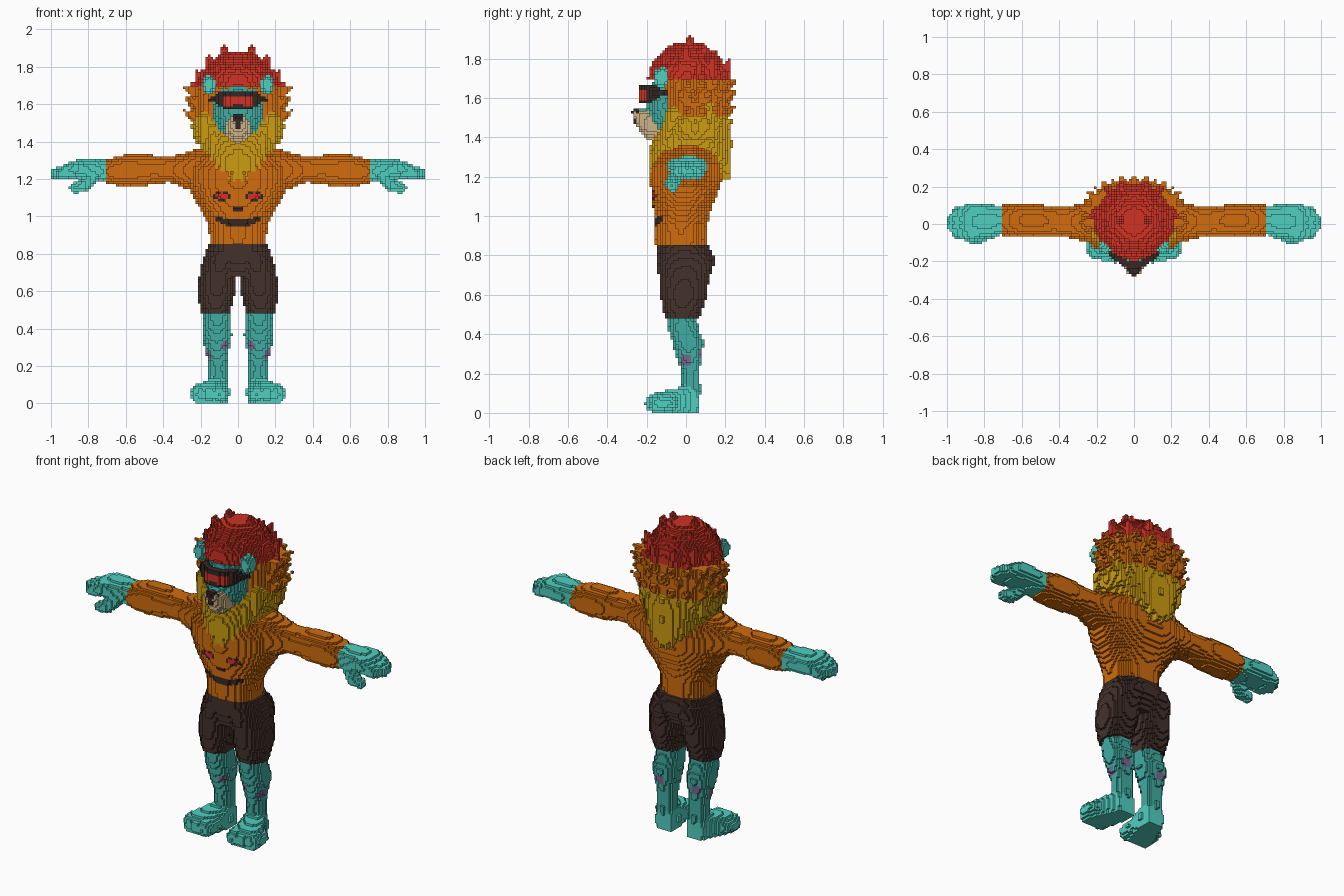
import bpy, math
from mathutils import Vector

if "Cube" in bpy.data.objects:
    bpy.data.objects.remove(bpy.data.objects["Cube"])

H = 2 / 150          # voxel edge
cells = {}           # (i, j, k) -> (part, colour)


def srgb(r, g, b):
    f = lambda c: ((c / 255 + 0.055) / 1.055) ** 2.4 if c > 10 else c / 255 / 12.92
    return (f(r), f(g), f(b), 1)


COLOURS = {
    "bright teal": srgb(80, 207, 192), "dark teal": srgb(64, 172, 162),
    "orange": srgb(208, 108, 14), "red": srgb(208, 50, 36),
    "yellow": srgb(204, 156, 18), "beige": srgb(206, 178, 136),
    "brown": srgb(68, 49, 43), "charcoal": srgb(52, 40, 38), "purple": srgb(116, 104, 146),
}


def put(part, p, colour, mirror):
    if p[2] < 0:
        return
    c = colour if isinstance(colour, str) else colour(*[(v + 0.5) * H for v in p])
    if c is None:
        return
    cells[p] = (part, c)
    if mirror:
        cells[(-1 - p[0], p[1], p[2])] = (part, c)


def span(lo, hi):
    return range(math.floor(lo / H), math.ceil(hi / H) + 1)


def loft(part, axis, keys, colour, n=2.0, mirror=False):
    """Superelliptic sections (t, centre a, centre b, radius a, radius b) along an axis."""
    a, b = [(1, 2), (0, 2), (0, 1)][axis]
    for ti in span(keys[0][0], keys[-1][0]):
        t = (ti + 0.5) * H
        for k0, k1 in zip(keys, keys[1:]):
            if k0[0] <= t < k1[0]:
                f = (t - k0[0]) / (k1[0] - k0[0])
                ca, cb, ra, rb = [u + (v - u) * f for u, v in zip(k0[1:], k1[1:])]
                for ai in span(ca - ra, ca + ra):
                    for bi in span(cb - rb, cb + rb):
                        da = abs((ai + 0.5) * H - ca) / ra
                        db = abs((bi + 0.5) * H - cb) / rb
                        if da ** n + db ** n <= 1:
                            p = [0, 0, 0]
                            p[axis], p[a], p[b] = ti, ai, bi
                            put(part, tuple(p), colour, mirror)
                break


def rod(part, p0, p1, r0, r1, colour, mirror=True):
    """Tapered round-ended rod; a zero end radius gives a spike."""
    p0, p1 = Vector(p0), Vector(p1)
    d = p1 - p0
    m = max(r0, r1)
    rng = [span(min(u, v) - m, max(u, v) + m) for u, v in zip(p0, p1)]
    for i in rng[0]:
        for j in rng[1]:
            for k in rng[2]:
                q = Vector((i + 0.5, j + 0.5, k + 0.5)) * H
                t = max(0, min(1, (q - p0).dot(d) / d.length_squared))
                if (q - p0 - d * t).length <= r0 + (r1 - r0) * t + H * 0.2:
                    put(part, (i, j, k), colour, mirror)


def ball(part, c, r, colour, mirror=False):
    for i in span(c[0] - r[0], c[0] + r[0]):
        for j in span(c[1] - r[1], c[1] + r[1]):
            for k in span(c[2] - r[2], c[2] + r[2]):
                q = [(v + 0.5) * H for v in (i, j, k)]
                if sum(((u - v) / w) ** 2 for u, v, w in zip(q, c, r)) <= 1:
                    put(part, (i, j, k), colour, mirror)


# Legs, with small purple patches
def leg_colour(x, y, z):
    spots = ((0.06, -0.05, 0.30), (0.155, 0.0, 0.265), (0.12, 0.07, 0.31))
    if any((Vector((x, y, z)) - Vector(s)).length < 0.032 for s in spots):
        return "purple"
    return "dark teal"


loft("legs", 2, [(.05, .11, .02, .055, .05), (.12, .105, .025, .052, .05),
                 (.20, .105, .025, .052, .046), (.28, .11, .015, .062, .062),
                 (.36, .112, .01, .08, .08), (.42, .112, -.01, .076, .078),
                 (.50, .11, -.025, .07, .075)], leg_colour, 2.2, True)

# Feet and toes
loft("feet", 1, [(-.18, .165, .045, .075, .05), (-.13, .158, .05, .088, .06),
                 (-.05, .13, .055, .08, .065), (.0, .112, .06, .066, .085),
                 (.05, .105, .055, .056, .075), (.073, .10, .045, .045, .055)],
     "bright teal", 3, True)
for x, y, r in ((.098, -.165, .04), (.15, -.168, .036), (.195, -.155, .034), (.226, -.135, .029)):
    rod("feet", (x - .01, y + .06, .05), (x, y, .05), r, r, "bright teal")

# Shorts
loft("shorts", 2, [(.475, .115, -.02, .078, .085), (.52, .12, -.018, .085, .10),
                   (.60, .114, -.012, .102, .12), (.68, .107, -.01, .10, .126),
                   (.76, .09, 0, .10, .148), (.82, .08, -.005, .09, .14)], "brown", 2.2, True)
loft("shorts", 2, [(.68, 0, -.015, .12, .10), (.73, 0, -.01, .18, .125),
                   (.78, 0, -.005, .18, .145), (.86, 0, -.017, .158, .135)], "brown", 2.4)


# Torso with the painted chest face
def chest_colour(x, y, z):
    if y < -.08:
        ax = abs(x)
        e = ((ax - .085) / .046) ** 2 + ((z - 1.11) / .026) ** 2
        if e < .45:
            return "red"
        if e < 1:
            return "charcoal"
        if ax < .028 and 1.032 < z < 1.06 - ax * .5:
            return "charcoal"
        low = .943 + 2.6 * x * x
        if ax < .118 and low < z < low + .042 - ax * .12:
            return "charcoal"
    return "orange"


loft("torso", 2, [(.86, 0, -.025, .152, .13), (.95, 0, -.025, .155, .132),
                  (1.02, 0, -.02, .19, .142), (1.10, 0, -.01, .24, .168),
                  (1.18, 0, 0, .275, .182), (1.25, 0, 0, .28, .18),
                  (1.32, 0, .01, .24, .165), (1.38, 0, .02, .15, .12)], chest_colour, 2.2)

# Arms
loft("arms", 0, [(.12, .01, 1.25, .13, .115), (.22, .01, 1.245, .115, .115),
                 (.30, .01, 1.245, .095, .09), (.36, .01, 1.252, .08, .07),
                 (.44, .015, 1.25, .078, .075), (.50, .02, 1.247, .085, .084),
                 (.60, .02, 1.245, .092, .085), (.66, .02, 1.242, .088, .074),
                 (.707, .02, 1.24, .08, .062)], "orange", 2.3, True)

# Hands, fingers and thumbs
loft("hands", 0, [(.707, .02, 1.24, .078, .06), (.79, .015, 1.25, .088, .055),
                  (.87, .012, 1.25, .098, .05), (.91, .012, 1.245, .09, .044)],
     "bright teal", 2.4, True)
for y, tip in ((-.055, .945), (-.012, .97), (.03, .968), (.072, .94)):
    rod("hands", (.87, y, 1.255), (tip, y * .8, 1.228), .036, .03, "bright teal")
rod("hands", (.77, -.04, 1.225), (.83, -.07, 1.165), .035, .032, "bright teal")
rod("hands", (.83, -.07, 1.165), (.872, -.072, 1.152), .03, .026, "bright teal")


# Mane: yellow below, orange in the middle, red on top
def mane_colour(x, y, z):
    return "red" if z > 1.70 else "orange" if z > 1.50 else "yellow"


def beard_colour(x, y, z):
    saw = abs((math.atan2(x, abs(y)) * 5.5) % 1 - .5) * .11
    return "yellow" if z > 1.165 + .75 * abs(x) + saw else None


loft("mane", 2, [(1.16, 0, .02, .19, .205), (1.30, 0, .02, .185, .212),
                 (1.38, 0, .03, .20, .20), (1.44, 0, .04, .215, .185),
                 (1.50, 0, .05, .24, .17)], beard_colour, 2.2)
loft("mane", 2, [(1.50, 0, .05, .24, .165), (1.60, 0, .05, .245, .165),
                 (1.70, 0, .05, .235, .165)], mane_colour, 2.4)
loft("mane", 2, [(1.70, 0, .01, .215, .205), (1.76, 0, .01, .20, .195),
                 (1.81, 0, .015, .165, .155), (1.86, 0, .01, .11, .10),
                 (1.885, 0, .01, .05, .05)], mane_colour, 1.8)

# Side and back locks
for row, z in enumerate((1.47, 1.54, 1.61, 1.67)):
    for s in range(6):
        a = math.radians(-22 + s * 22 + (row % 2) * 11)
        reach = (.255, .295, .285, .30)[row]
        back = (.20, .22, .215, .225)[row]
        c, sn = math.cos(a), math.sin(a)
        if a < math.pi / 2 + .1:
            rod("mane", (c * .19, .045 + sn * .12, z - .03),
                (c * reach, .045 + sn * back, z + .025), .055, 0, mane_colour)
# Hanging locks on the nape
for x, z in ((.0, 1.2), (.07, 1.25), (.13, 1.31), (.18, 1.37)):
    y = .23 - x * .45
    rod("mane", (x, y - .05, z + .17), (x * 1.1, y - .005, z), .055, 0, "yellow")
    rod("mane", (x, -y + .09, z + .14), (x * 1.05, -y + .04, z), .045, 0, "yellow")

# Crest spikes
for x, y, z in ((.08, .02, 1.93), (.165, .0, 1.875), (.0, -.04, 1.89), (.0, .09, 1.89),
                (.10, .10, 1.865), (.04, .16, 1.845), (.16, .14, 1.81), (.07, .225, 1.80),
                (.225, .07, 1.785), (.20, -.03, 1.79), (.12, -.11, 1.83), (.045, -.15, 1.82),
                (.15, .20, 1.745), (.25, .04, 1.73)):
    rod("mane", (x * .75, y * .75, z - .12), (x, y, z), .052, 0, mane_colour)

# Face, muzzle and nose
ball("face", (0, -.08, 1.56), (.132, .122, .17), lambda x, y, z: "dark teal" if z < 1.70 else None)
loft("muzzle", 1, [(-.268, 0, 1.525, .03, .022), (-.24, 0, 1.49, .05, .06),
                   (-.20, 0, 1.468, .066, .075), (-.12, 0, 1.468, .075, .078)],
     lambda x, y, z: "dark teal" if z > 1.535 else "beige", 2.2)
ball("nose", (0, -.25, 1.525), (.034, .026, .026), "charcoal")
ball("nose", (0, -.25, 1.495), (.014, .02, .03), "charcoal")

# Ears
ball("ears", (.155, -.125, 1.705), (.038, .04, .052), "bright teal", True)


# Visor, a curved band with a red lens and side straps
def visor_colour(x, y, z):
    ax = abs(x)
    if abs(y - (-.222 + 5 * x * x)) > .016 + ax * .06:
        return None
    if z < 1.575 + max(0, ax - .07) * .6 or z > 1.668 - max(0, ax - .09) * .6:
        return None
    return "red" if ax < .086 and 1.588 < z < 1.642 and not (ax < .03 and z < 1.6) else "charcoal"


for i in span(-.13, .118):
    for j in span(-.25, -.11):
        for k in span(1.56, 1.67):
            put("visor", (i, j, k), visor_colour, False)
rod("visor", (.125, -.16, 1.625), (.14, -.11, 1.625), .012, .012, "charcoal")

# Turn the voxels into one surface mesh per part
mats = {}
for name, rgba in COLOURS.items():
    mats[name] = bpy.data.materials.new(name)
    mats[name].diffuse_color = rgba
SIDES = []
for ax in range(3):
    u, v = (ax + 1) % 3, (ax + 2) % 3
    for s in (0, 1):
        quad = []
        for cu, cv in ((0, 0), (1, 0), (1, 1), (0, 1)):
            c = [0, 0, 0]
            c[ax], c[u], c[v] = s, cu, cv
            quad.append(tuple(c))
        d = [0, 0, 0]
        d[ax] = 2 * s - 1
        SIDES.append((tuple(d), quad if s else quad[::-1]))

parts = {}
for p, (part, colour) in cells.items():
    verts, faces, cols = parts.setdefault(part, ({}, [], []))
    for d, quad in SIDES:
        if (p[0] + d[0], p[1] + d[1], p[2] + d[2]) not in cells:
            faces.append([verts.setdefault((p[0] + c[0], p[1] + c[1], p[2] + c[2]), len(verts))
                          for c in quad])
            cols.append(colour)
for part, (verts, faces, cols) in parts.items():
    if not faces:
        continue
    me = bpy.data.meshes.new(part)
    me.from_pydata([(x * H, y * H, z * H) for x, y, z in verts], [], faces)
    used = sorted(set(cols))
    for c in used:
        me.materials.append(mats[c])
    me.polygons.foreach_set("material_index", [used.index(c) for c in cols])
    me.update()
    bpy.context.collection.objects.link(bpy.data.objects.new(part, me))

for m in bpy.data.materials:
    if m.users and not m.is_grease_pencil:
        m.use_nodes = True
        m.node_tree.nodes["Principled BSDF"].inputs["Base Color"].default_value = m.diffuse_color
